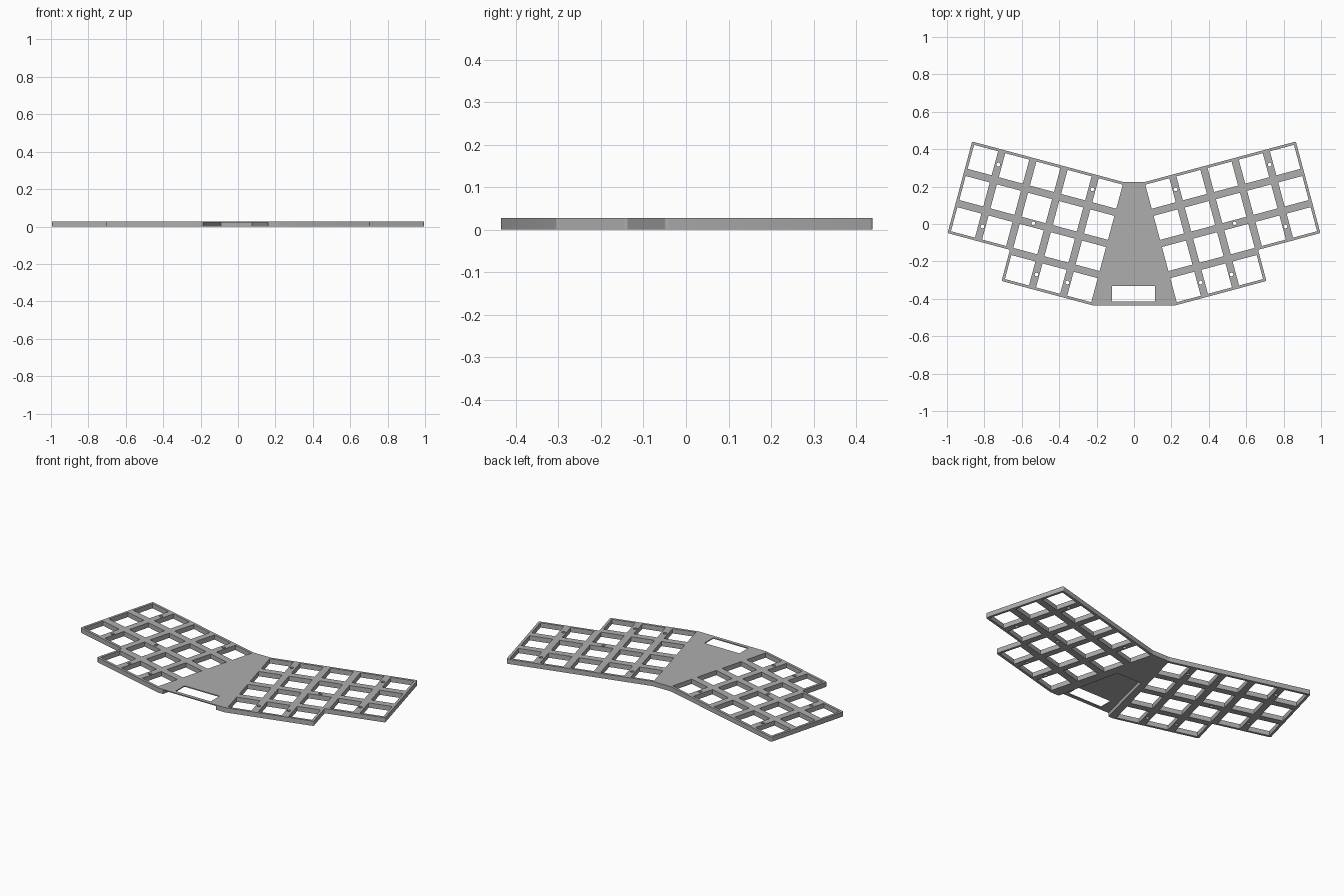
import bpy, bmesh, math
from mathutils import Vector

cube = bpy.data.objects.get("Cube")
if cube:
    bpy.data.objects.remove(cube, do_unlink=True)

THICK = 0.028      # plate thickness
PITCH = 0.1725     # key spacing
KEY = 0.133        # key opening size
RIM = 0.0145       # border around the outer keys
EDGE_U, EDGE_V = 0.95, 0.202   # outer corner of one wing in its tilted frame
TILT = math.radians(15)
U = Vector((math.cos(TILT), math.sin(TILT)))
V = Vector((-math.sin(TILT), math.cos(TILT)))

grey = bpy.data.materials.new("plate_grey")
grey.use_nodes = True
colour = (0.42, 0.42, 0.42, 1)
grey.diffuse_color = colour
grey.node_tree.nodes["Principled BSDF"].inputs["Base Color"].default_value = colour


def wing(u, v):
    """Point in the tilted frame of the left wing."""
    return U * u + V * v


def flip(points):
    return [Vector((-p.x, p.y)) for p in reversed(points)]


def prism(bm, points, low, high):
    """Extrude a flat counter-clockwise outline between two heights."""
    bottom = [bm.verts.new((p[0], p[1], low)) for p in points]
    top = [bm.verts.new((p[0], p[1], high)) for p in points]
    bm.faces.new(bottom[::-1])
    bm.faces.new(top)
    for i in range(len(points)):
        j = (i + 1) % len(points)
        bm.faces.new((bottom[i], bottom[j], top[j], top[i]))


def make_object(name, bm):
    bmesh.ops.recalc_face_normals(bm, faces=bm.faces)
    mesh = bpy.data.meshes.new(name)
    bm.to_mesh(mesh)
    bm.free()
    mesh.materials.append(grey)
    obj = bpy.data.objects.new(name, mesh)
    bpy.context.collection.objects.link(obj)
    return obj


# Plate outline: one wing from front to back, then its mirror image
low_v = EDGE_V - 2 * PITCH - KEY - 2 * RIM
half = [wing(0.1, low_v - PITCH), wing(EDGE_U - 2 * PITCH, low_v - PITCH),
        wing(EDGE_U - 2 * PITCH, low_v), wing(EDGE_U, low_v),
        wing(EDGE_U, EDGE_V), wing(0.114, EDGE_V)]
bm = bmesh.new()
prism(bm, half + flip(half), 0, THICK)
uprights = [e for e in bm.edges if abs(e.verts[0].co.z - e.verts[1].co.z) > 0.01]
bmesh.ops.bevel(bm, geom=uprights, offset=0.008, segments=4, profile=0.5,
                affect='EDGES')
plate = make_object("keyboard_plate", bm)

# Openings: key grid, screw holes and controller window
bm = bmesh.new()
openings = []
for col in range(5):
    for row in range(4 if col >= 2 else 3):
        u = EDGE_U - RIM - KEY / 2 - col * PITCH
        v = EDGE_V - RIM - KEY / 2 - row * PITCH
        s = KEY / 2
        openings.append([wing(u - s, v - s), wing(u + s, v - s),
                         wing(u + s, v + s), wing(u - s, v + s)])
screws = [(0.222, 0.185), (0.725, 0.318), (0.538, 0.003),
          (0.81, -0.013), (0.521, -0.27), (0.356, -0.313)]
for x, y in screws:
    angles = [math.tau * i / 20 for i in range(20)]
    openings.append([Vector((x + 0.01 * math.cos(a), y + 0.01 * math.sin(a)))
                     for a in angles])
for outline in openings:
    prism(bm, outline, -0.05, 0.08)
    prism(bm, flip(outline), -0.05, 0.08)
prism(bm, [(-0.117, -0.415), (0.112, -0.415), (0.112, -0.332), (-0.117, -0.332)],
      -0.05, 0.08)
opening_cutter = make_object("opening_cutter", bm)

# Controller pocket under the middle, open at the front
bm = bmesh.new()
prism(bm, [(-0.192, -0.46), (0.167, -0.46), (0.075, -0.05), (-0.09, -0.05)],
      -0.05, THICK - 0.006)
pocket_cutter = make_object("pocket_cutter", bm)

for cutter in (pocket_cutter, opening_cutter):
    mod = plate.modifiers.new(cutter.name, 'BOOLEAN')
    mod.operation = 'DIFFERENCE'
    mod.solver = 'EXACT'
    mod.object = cutter

# Bake the cuts and drop the cutters
bpy.context.view_layer.update()
graph = bpy.context.evaluated_depsgraph_get()
cut_mesh = bpy.data.meshes.new_from_object(plate.evaluated_get(graph))
plate.modifiers.clear()
plate.data = cut_mesh
for cutter in (pocket_cutter, opening_cutter):
    bpy.data.objects.remove(cutter, do_unlink=True)

bpy.ops.object.select_all(action='DESELECT')
plate.select_set(True)
bpy.context.view_layer.objects.active = plate
bpy.ops.object.shade_smooth_by_angle(angle=math.radians(30))
